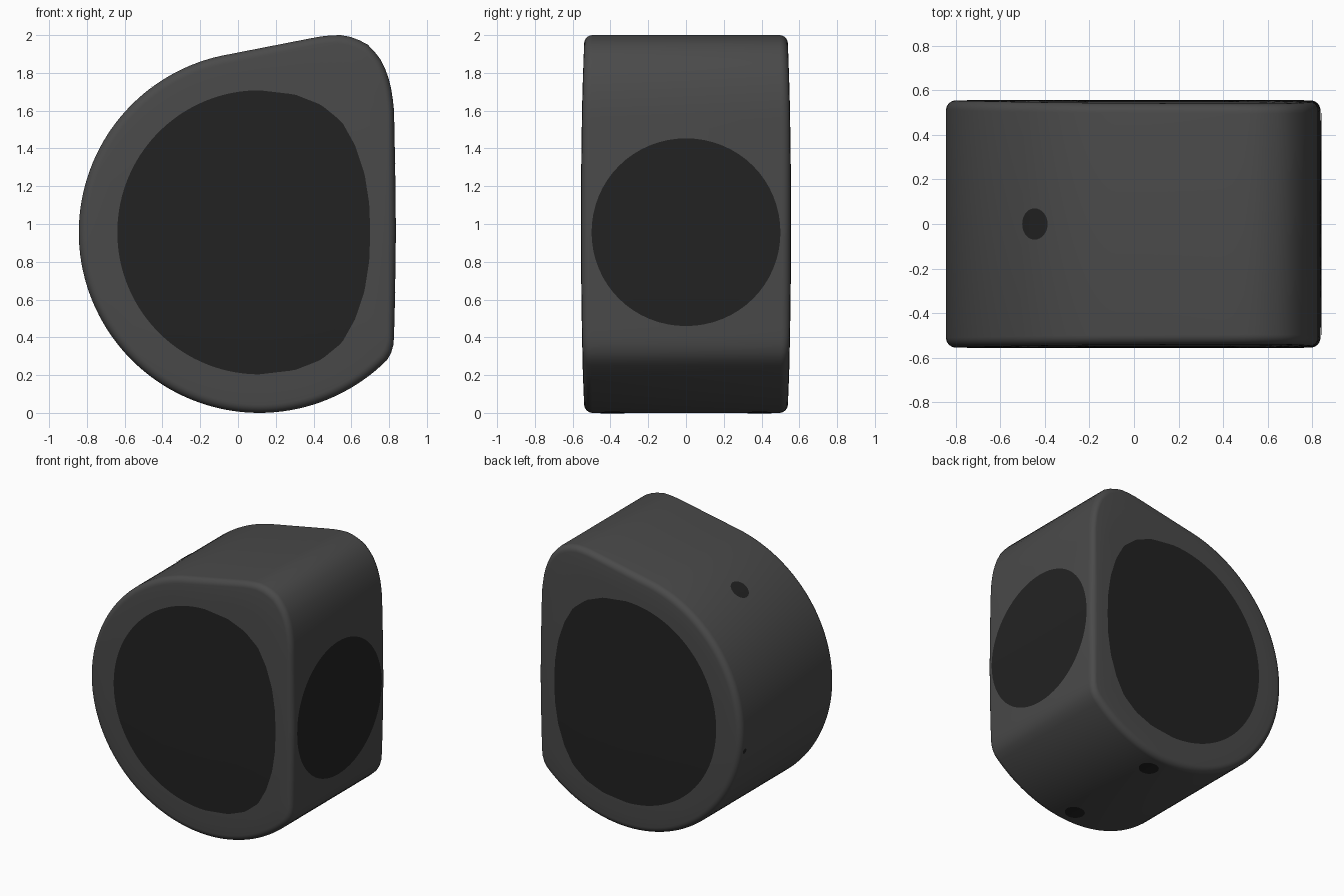
import bpy, bmesh, math
from mathutils import Vector

if "Cube" in bpy.data.objects:
    bpy.data.objects.remove(bpy.data.objects["Cube"])

C = Vector((0.113, 0.956))   # centre of the round part of the profile
R = 0.956
N = 144


def material(name, v):
    m = bpy.data.materials.new(name)
    m.diffuse_color = (v, v, v, 1)
    m.use_nodes = True
    m.node_tree.nodes["Principled BSDF"].inputs["Base Color"].default_value = m.diffuse_color
    return m


body_mat = material("charcoal fabric", 0.068)
dark_mat = material("near black panel", 0.016)


def arc(r, a0, a1, n):
    return [r * Vector((math.cos(t), math.sin(t)))
            for t in (math.radians(a0 + (a1 - a0) * i / n) for i in range(n + 1))]


def radius_at(poly, t):
    """Distance from C to a closed outline in direction t."""
    d = Vector((math.cos(t), math.sin(t)))
    for a, b in zip(poly, poly[1:] + poly[:1]):
        if a.cross(d) >= -1e-9 and d.cross(b) >= -1e-9 and a.dot(d) > 0 and b.dot(d) > 0:
            return a.cross(b - a) / d.cross(b - a)
    return R


# Outer profile: round back, flat right side, rounded top right corner
side = [(.815, .325), (.825, .37), (.831, .6), (.836, .96), (.832, 1.3), (.826, 1.6),
        (.815, 1.70), (.79, 1.80), (.75, 1.88), (.695, 1.945), (.62, 1.985),
        (.55, 2.0), (.47, 1.998), (.40, 1.986)]
outer = [Vector(p) - C for p in side] + arc(R, 102.5, 315, 90)

# Face panel profile: round back, flatter right side
half = [(.70, 0), (.695, .15), (.67, .31), (.62, .46), (.55, .585), (.44, .675), (.3, .73)]
panel = [Vector((x - C.x, z)) for x, z in half] + arc(.752, 90, 270, 70) + \
        [Vector((x - C.x, -z)) for x, z in reversed(half[1:])]

angles = [2 * math.pi * i / N for i in range(N)]
r_out = [radius_at(outer, t) for t in angles]
r_pan = [radius_at(panel, t) for t in angles]


def place(t, r, y):
    z = C.y + r * math.sin(t)
    return (C.x + r * math.cos(t), y * (1 + .03 * (1 - (z - 1) ** 2)), z)


def finish(bm, name):
    bmesh.ops.recalc_face_normals(bm, faces=bm.faces)
    me = bpy.data.meshes.new(name)
    bm.to_mesh(me)
    bm.free()
    ob = bpy.data.objects.new(name, me)
    bpy.context.collection.objects.link(ob)
    me.materials.append(body_mat)
    me.materials.append(dark_mat)
    bpy.ops.object.select_all(action='DESELECT')
    ob.select_set(True)
    bpy.context.view_layer.objects.active = ob
    bpy.ops.object.shade_smooth_by_angle(angle=math.radians(40))
    return ob


# Housing: rings from the middle of one face, over the wall, to the other face
rings = [(.495, r_out)]
for k in range(1, 7):
    a = math.pi / 2 * k / 6
    rings.append((.495 + .043 * math.sin(a), [r - .045 * (1 - math.cos(a)) for r in r_out]))
edge = rings[-1][1]
rings.append((.539, [(a + b) / 2 for a, b in zip(edge, r_pan)]))
rings += [(.540, r_pan), (.540, [r * .66 for r in r_pan]), (.540, [r * .33 for r in r_pan])]
rings = [(-y, r) for y, r in reversed(rings)] + rings

bm = bmesh.new()
loops = [[bm.verts.new(place(t, r, y)) for t, r in zip(angles, rr)] for y, rr in rings]
last = len(loops) - 2
for k, (a, b) in enumerate(zip(loops, loops[1:])):
    for i in range(N):
        j = (i + 1) % N
        f = bm.faces.new((a[i], a[j], b[j], b[i]))
        f.material_index = 1 if k < 2 or k > last - 2 else 0
for loop, y in ((loops[0], -.540), (loops[-1], .540)):
    mid = bm.verts.new(place(0, 0, y))
    for i in range(N):
        bm.faces.new((loop[i], loop[(i + 1) % N], mid)).material_index = 1
finish(bm, "housing")


# Round dark plates that follow the wall
def wall_disc(name, deg, y0, rad, seg=32, steps=6, lift=.004):
    t0 = math.radians(deg)
    d = Vector((math.cos(t0), math.sin(t0)))
    tang = Vector((-d.y, d.x))
    base = d * radius_at(outer, t0)

    def point(u, v):
        q = base + tang * u
        t = math.atan2(q.y, q.x)
        r = radius_at(outer, t) + lift
        return (C.x + r * math.cos(t), y0 + v, C.y + r * math.sin(t))

    bm = bmesh.new()
    mid = bm.verts.new(point(0, 0))
    prev = None
    for s in range(1, steps + 1):
        rr = rad * s / steps
        ring = [bm.verts.new(point(rr * math.cos(2 * math.pi * i / seg),
                                   rr * math.sin(2 * math.pi * i / seg))) for i in range(seg)]
        for i in range(seg):
            j = (i + 1) % seg
            bm.faces.new((prev[i], prev[j], ring[j], ring[i]) if prev else (mid, ring[i], ring[j]))
        prev = ring
    for f in bm.faces:
        f.material_index = 1
    ob = finish(bm, name)
    # make sure the plate faces outward
    n = ob.data.polygons[0].normal
    if n.x * d.x + n.z * d.y < 0:
        ob.data.flip_normals()


wall_disc("side_panel", 0, 0, .5, seg=64, steps=10)
wall_disc("top_port", 125.6, 0, .07, steps=3)
for name, y in (("bottom_port_front", -.39), ("bottom_port_back", .39)):
    wall_disc(name, -85, y, .068, steps=3)
wall_disc("edge_notch", 188, .50, .02, seg=16, steps=2, lift=.002)
